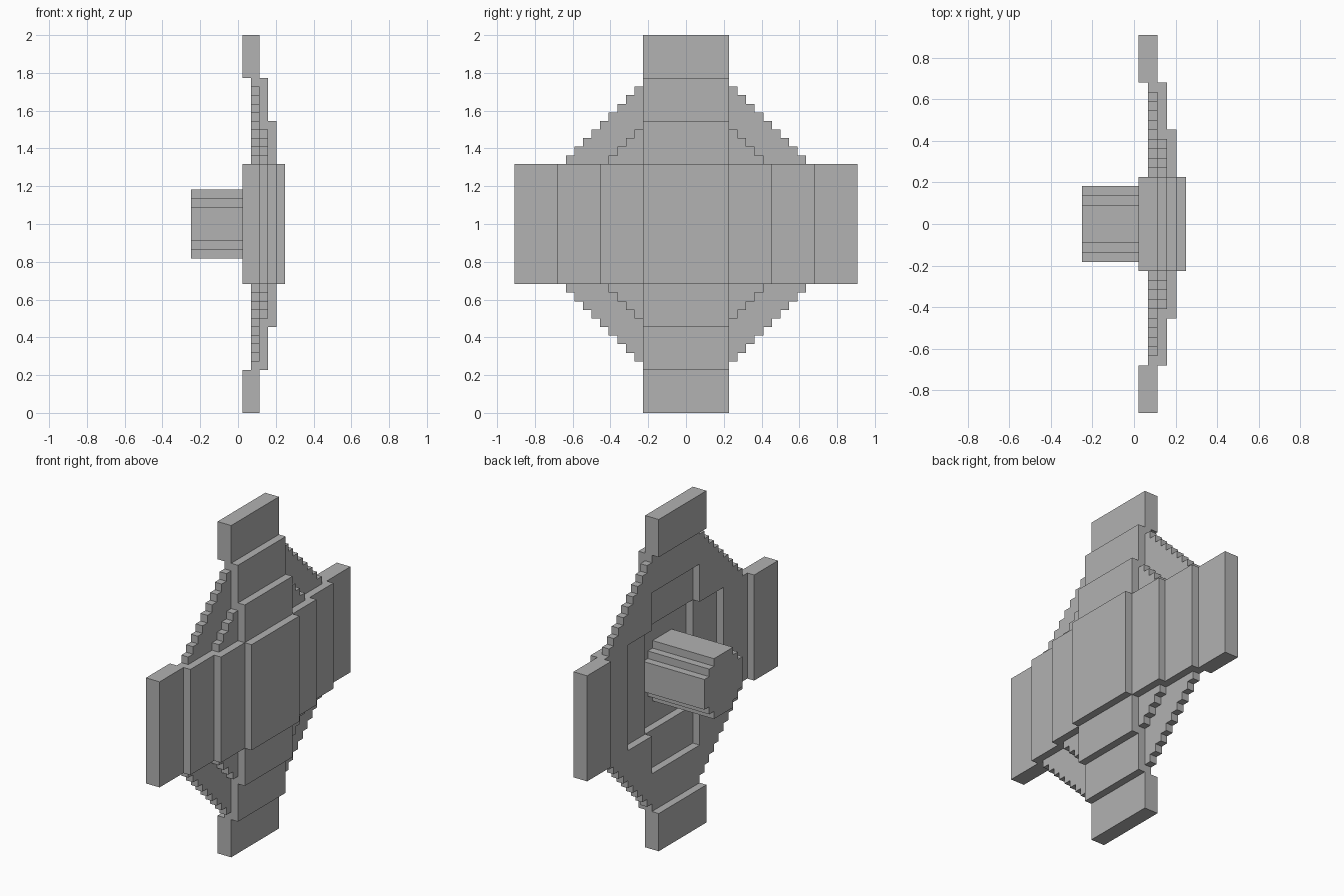
import bpy
import bmesh
from mathutils import Vector

U = 2 / 44                      # one block unit
CENTRE = Vector((0, 0, 1))

old = bpy.data.objects.get("Cube")
if old:
    bpy.data.objects.remove(old, do_unlink=True)

grey = bpy.data.materials.new("plain_grey")
grey.use_nodes = True
grey.diffuse_color = (0.445, 0.445, 0.445, 1)
grey.node_tree.nodes["Principled BSDF"].inputs["Base Color"].default_value = grey.diffuse_color


def prism(name, profile, x0, x1, mirror=(False, False, False)):
    """Extrude a (y, z) profile along x; all sizes are in block units."""
    bm = bmesh.new()
    face = bm.faces.new([bm.verts.new((x0 * U, y * U, z * U)) for y, z in profile])
    extruded = bmesh.ops.extrude_face_region(bm, geom=[face])
    moved = [v for v in extruded["geom"] if isinstance(v, bmesh.types.BMVert)]
    bmesh.ops.translate(bm, verts=moved, vec=((x1 - x0) * U, 0, 0))
    bmesh.ops.recalc_face_normals(bm, faces=bm.faces)
    mesh = bpy.data.meshes.new(name)
    bm.to_mesh(mesh)
    bm.free()
    mesh.materials.append(grey)
    obj = bpy.data.objects.new(name, mesh)
    obj.location = CENTRE
    bpy.context.collection.objects.link(obj)
    if any(mirror):
        mod = obj.modifiers.new("Mirror", 'MIRROR')
        mod.use_axis = mirror
        mod.use_mirror_merge = False
    return obj


def rect(y0, y1, z0, z1):
    return [(y0, z0), (y1, z0), (y1, z1), (y0, z1)]


def staircase(start, end, base, top):
    """Quarter panel whose outer edge drops one unit per step."""
    points = [(end, base), (start, base)]
    for i in range(end - start):
        points += [(start + i, top - i), (start + i + 1, top - i)]
    return points


# Central plate
prism("centre_plate", rect(-5, 5, -7, 7), 3.5, 5.5)

# Overlapping bands step backwards from the centre to the tips
for i, level in enumerate(("inner", "middle", "outer")):
    x = 2.5 - i
    near = 5 + 5 * i
    prism(level + "_side_band", rect(near, near + 5, -7, 7), x, x + 2,
          (False, True, False))
    prism(level + "_upright_band", rect(-5, 5, near + 2, near + 7), x, x + 2,
          (False, False, True))

# Stepped panels filling the four corners
prism("outer_corner_panels", staircase(5, 14, 7, 16), 1.5, 2.5, (False, True, True))
prism("inner_corner_panels", staircase(5, 9, 7, 11), 2.5, 3.5, (False, True, True))

# Handle: stepped round bar reaching through the recess to the centre plate
quarter = [(4, 0), (4, 2), (3, 2), (3, 3), (2, 3), (2, 4), (0, 4)]
upper = quarter + [(-y, z) for y, z in reversed(quarter[:-1])]
lower = [(-y, -z) for y, z in upper[1:-1]]
prism("handle", upper + lower, -5.5, 3.5)
